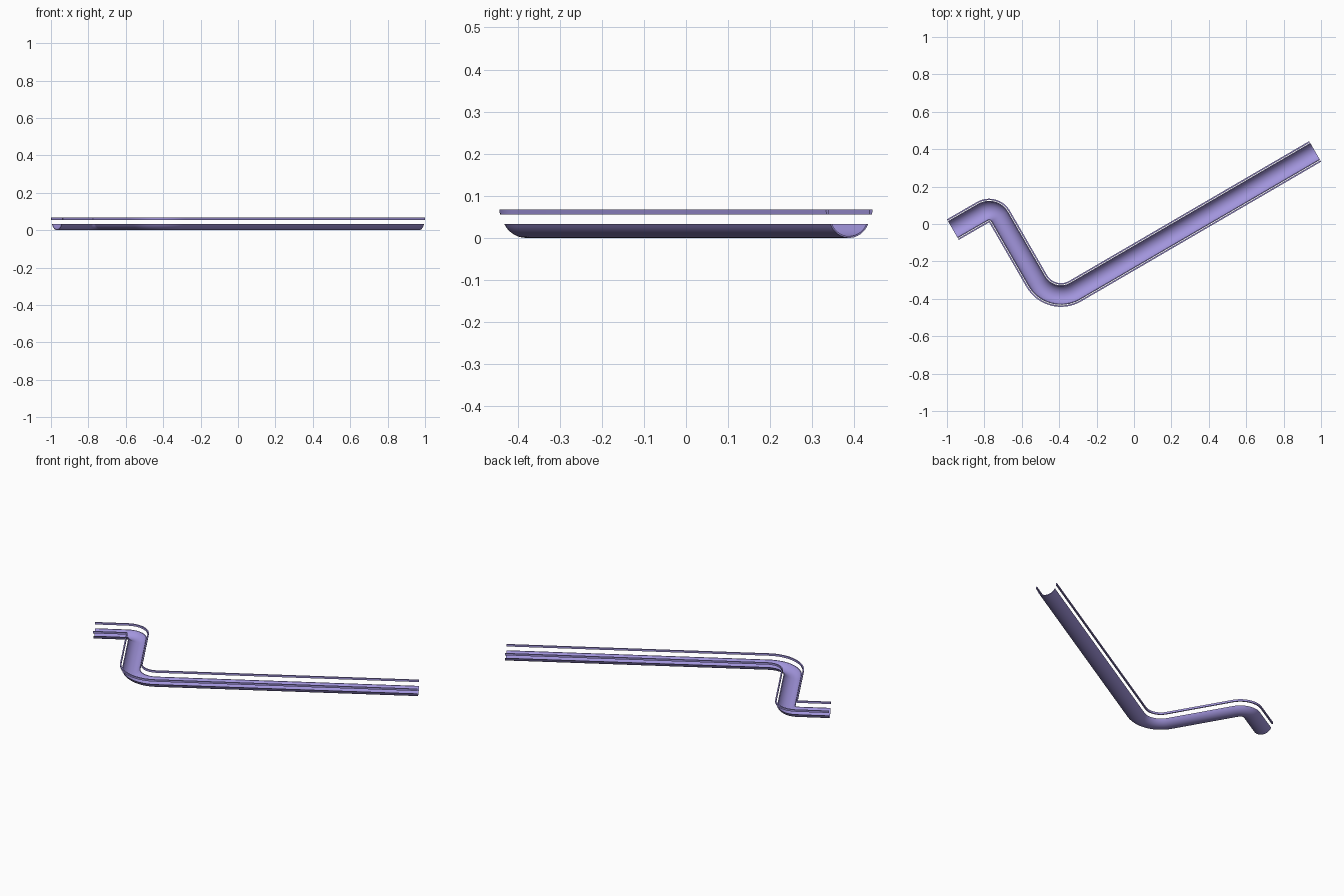
import bpy, bmesh, math
from mathutils import Vector

if "Cube" in bpy.data.objects:
    bpy.data.objects.remove(bpy.data.objects["Cube"])

mat = bpy.data.materials.new("lilac")
mat.diffuse_color = (0.36, 0.30, 0.72, 1)
mat.use_nodes = True
mat.node_tree.nodes["Principled BSDF"].inputs["Base Color"].default_value = mat.diffuse_color

# Centre line: corners with the fillet radius of each bend
START, BEND1, BEND2, END = (Vector(p) for p in (
    (-0.9685, -0.030), (-0.751, 0.0955), (-0.445, -0.435), (0.9685, 0.388)))


def fillet(a, k, b, r, n=16):
    """Points and left-hand normals round a corner."""
    d1, d2 = (k - a).normalized(), (b - k).normalized()
    turn = -d1.angle_signed(d2)
    side = 1 if turn > 0 else -1
    tangent = r * math.tan(abs(turn) / 2)
    n1 = Vector((-d1.y, d1.x))
    centre = k - d1 * tangent + n1 * side * r
    out = []
    for i in range(n + 1):
        t = turn * i / n
        nrm = Vector((n1.x * math.cos(t) - n1.y * math.sin(t),
                      n1.x * math.sin(t) + n1.y * math.cos(t)))
        out.append((centre - nrm * side * r, nrm))
    return out


def left(a, b):
    d = (b - a).normalized()
    return Vector((-d.y, d.x))


path = ([(START, left(START, BEND1))]
        + fillet(START, BEND1, BEND2, 0.065)
        + fillet(BEND1, BEND2, END, 0.15)
        + [(END, left(BEND2, END))])


def sweep(name, profile):
    """Sweep a closed (offset, height) profile along the path."""
    bm = bmesh.new()
    rings = [[bm.verts.new((p.x + n.x * u, p.y + n.y * u, z)) for u, z in profile]
             for p, n in path]
    m = len(profile)
    for r0, r1 in zip(rings, rings[1:]):
        for i in range(m):
            j = (i + 1) % m
            bm.faces.new((r0[i], r0[j], r1[j], r1[i]))
    bm.faces.new(rings[0])
    bm.faces.new(rings[-1])
    bmesh.ops.recalc_face_normals(bm, faces=bm.faces)
    me = bpy.data.meshes.new(name)
    bm.to_mesh(me)
    bm.free()
    me.materials.append(mat)
    ob = bpy.data.objects.new(name, me)
    bpy.context.collection.objects.link(ob)
    bpy.context.view_layer.objects.active = ob
    ob.select_set(True)
    bpy.ops.object.shade_smooth_by_angle(angle=math.radians(35))
    ob.select_set(False)


# Trough: thin circular arc
R, WALL, LIP = 0.058, 0.004, 0.033


def arc(r, n=16):
    half = math.acos((R - LIP) / r)
    return [(r * math.sin(a), R - r * math.cos(a))
            for a in (half * (2 * i / n - 1) for i in range(n + 1))]


sweep("trough", arc(R) + arc(R - WALL)[::-1])

# Rails: a thin strip above each lip
for name, s in (("left_rail", 1), ("right_rail", -1)):
    sweep(name, [(s * 0.056, 0.055), (s * 0.063, 0.055),
                 (s * 0.0635, 0.067), (s * 0.056, 0.067)])
